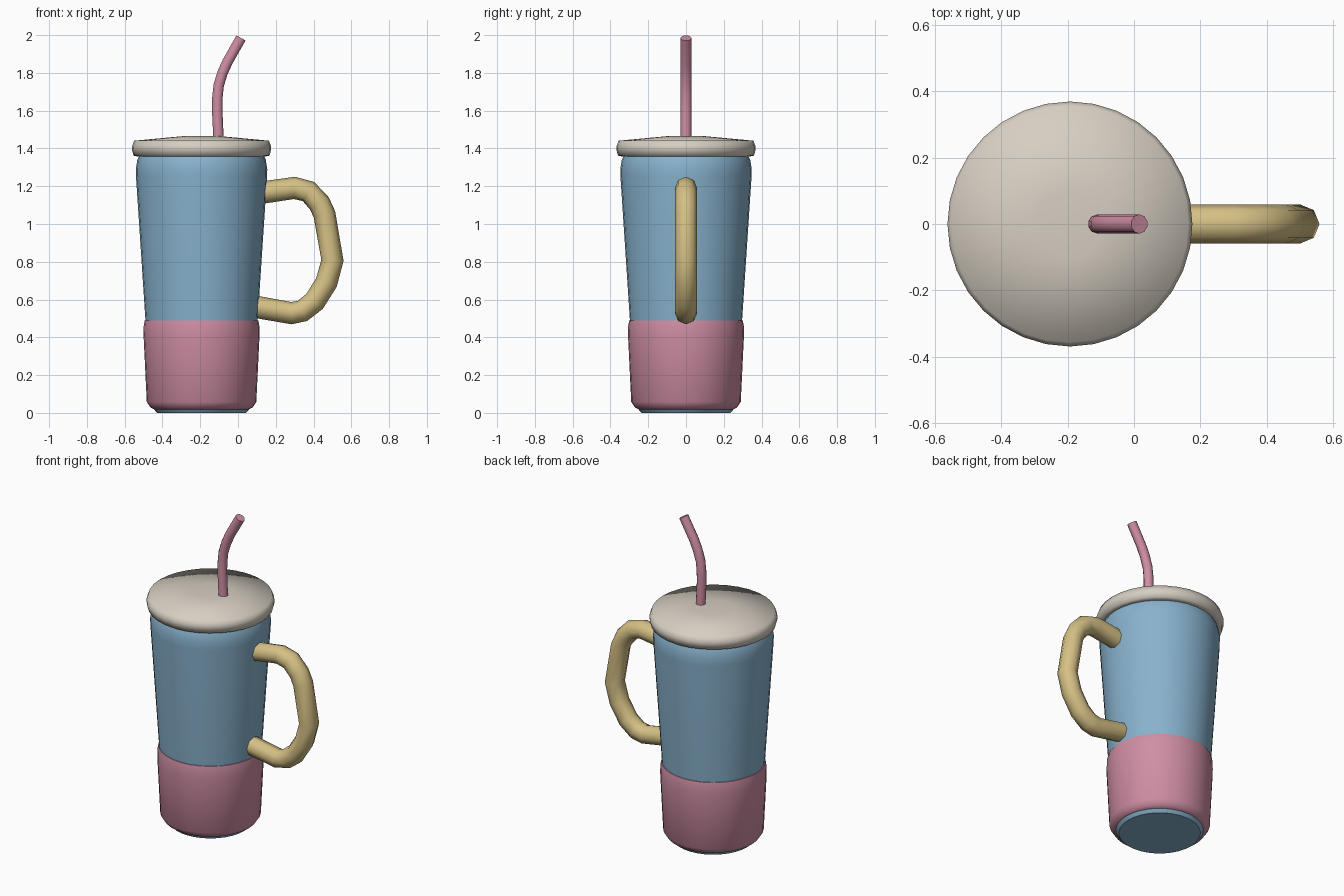
import bpy, bmesh, math
from mathutils import Vector

if "Cube" in bpy.data.objects:
    bpy.data.objects.remove(bpy.data.objects["Cube"])

AXIS_X = -0.193  # cup axis


def material(name, srgb):
    m = bpy.data.materials.new(name)
    lin = [((c / 255 + 0.055) / 1.055) ** 2.4 for c in srgb]
    m.diffuse_color = (*lin, 1)
    m.use_nodes = True
    m.node_tree.nodes["Principled BSDF"].inputs["Base Color"].default_value = m.diffuse_color
    return m


BLUE = material("soft blue", (136, 178, 205))
PINK = material("dusty pink", (207, 142, 163))
CREAM = material("warm cream", (214, 206, 194))
SAND = material("sand yellow", (213, 192, 133))


def loft(name, rings, mat, angle):
    """Skin a list of equal-sized point rings, capping both ends."""
    bm = bmesh.new()
    loops = [[bm.verts.new(p) for p in ring] for ring in rings]
    n = len(loops[0])
    for a, b in zip(loops, loops[1:]):
        for i in range(n):
            j = (i + 1) % n
            bm.faces.new((a[i], a[j], b[j], b[i]))
    bm.faces.new(loops[0][::-1])
    bm.faces.new(loops[-1])
    bmesh.ops.recalc_face_normals(bm, faces=bm.faces[:])
    me = bpy.data.meshes.new(name)
    bm.to_mesh(me)
    bm.free()
    me.materials.append(mat)
    ob = bpy.data.objects.new(name, me)
    bpy.context.collection.objects.link(ob)
    bpy.ops.object.select_all(action='DESELECT')
    ob.select_set(True)
    bpy.context.view_layer.objects.active = ob
    bpy.ops.object.shade_smooth_by_angle(angle=math.radians(angle))
    return ob


def lathe(name, profile, mat, angle, n=32):
    rings = [[(AXIS_X + r * math.cos(2 * math.pi * i / n),
               r * math.sin(2 * math.pi * i / n), z) for i in range(n)]
             for r, z in profile]
    return loft(name, rings, mat, angle)


def tube(name, path, radius, mat, n=8):
    """Sweep a circle along a path in the XZ plane."""
    pts = [Vector((x, 0, z)) for x, z in path]
    side = Vector((0, 1, 0))
    rings = []
    for k, p in enumerate(pts):
        before = (p - pts[k - 1]).normalized() if k else Vector()
        after = (pts[k + 1] - p).normalized() if k < len(pts) - 1 else Vector()
        normal = (before + after).normalized().cross(side)
        rings.append([p + radius * (math.cos(2 * math.pi * i / n) * side
                                    + math.sin(2 * math.pi * i / n) * normal)
                      for i in range(n)])
    return loft(name, rings, mat, 60)


# Tapered cup body
lathe("cup_body", [(0.235, 0), (0.262, 0.03), (0.270, 0.06), (0.297, 0.49),
                   (0.347, 1.25), (0.348, 1.29), (0.340, 1.34), (0.325, 1.37)],
      BLUE, 40)

# Grip sleeve around the base
lathe("base_sleeve", [(0.250, 0.018), (0.270, 0.028), (0.290, 0.058), (0.307, 0.41),
                      (0.306, 0.46), (0.301, 0.488), (0.290, 0.49)], PINK, 60)

# Domed lid
lathe("lid", [(0.340, 1.358), (0.360, 1.362), (0.369, 1.395), (0.369, 1.408),
              (0.357, 1.441), (0.100, 1.465)], CREAM, 75)

# Side handle
tube("handle", [(0.06, 1.158), (0.146, 1.169), (0.299, 1.191), (0.373, 1.172),
                (0.431, 1.109), (0.458, 1.05), (0.500, 0.807), (0.468, 0.69),
                (0.405, 0.59), (0.341, 0.54), (0.283, 0.528), (0.114, 0.558),
                (0.04, 0.57)], 0.059, SAND)

# Bent straw
tube("straw", [(-0.103, 1.40), (-0.104, 1.47), (-0.110, 1.60), (-0.109, 1.67),
               (-0.102, 1.735), (-0.082, 1.80), (-0.055, 1.86), (0.016, 1.985)],
     0.029, PINK, 10)
